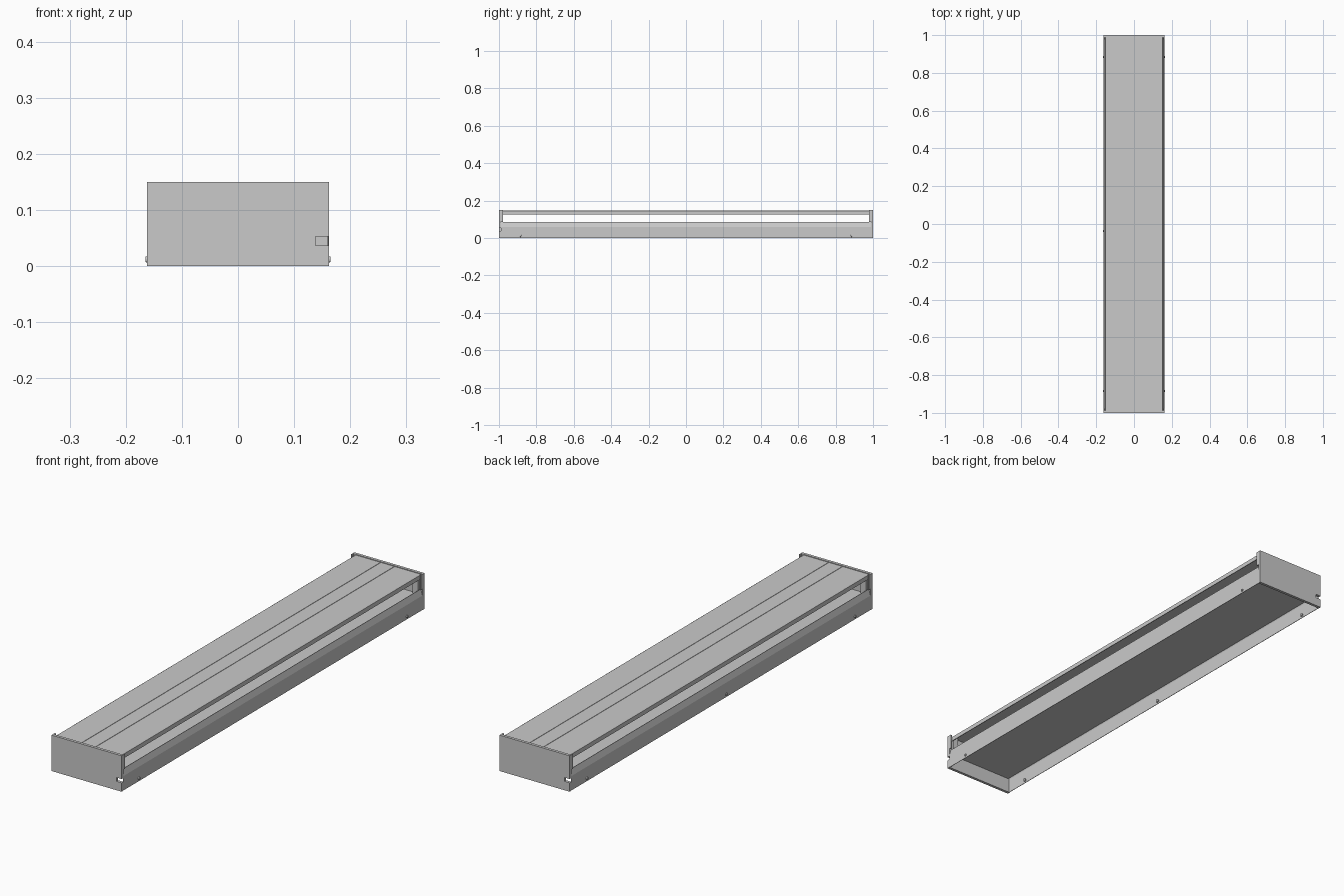
import bpy, bmesh, math
from mathutils import Matrix, Vector

if "Cube" in bpy.data.objects:
    bpy.data.objects.remove(bpy.data.objects["Cube"], do_unlink=True)

steel = bpy.data.materials.new("grey_steel")
steel.use_nodes = True
GREY = (0.59, 0.59, 0.59, 1)
steel.diffuse_color = GREY
steel.node_tree.nodes["Principled BSDF"].inputs["Base Color"].default_value = GREY


def finish(name, bm, recalc=True):
    if recalc:
        bmesh.ops.recalc_face_normals(bm, faces=bm.faces)
    mesh = bpy.data.meshes.new(name)
    bm.to_mesh(mesh)
    bm.free()
    mesh.materials.append(steel)
    ob = bpy.data.objects.new(name, mesh)
    bpy.context.collection.objects.link(ob)
    return ob


def folded_sheet(name, half, length, thickness):
    """Mirror a half profile (centre to edge) and run it along y."""
    profile = [(-x, z) for x, z in reversed(half)] + half
    bm = bmesh.new()
    rows = [[bm.verts.new((x, y, z)) for x, z in profile]
            for y in (-length / 2, length / 2)]
    for i in range(len(profile) - 1):
        bm.faces.new((rows[0][i], rows[0][i + 1], rows[1][i + 1], rows[1][i]))
    ob = finish(name, bm, recalc=False)
    mod = ob.modifiers.new("sheet_thickness", "SOLIDIFY")
    mod.thickness = thickness
    mod.offset = -1
    return ob


def add_box(bm, lo, hi):
    lo, hi = Vector(lo), Vector(hi)
    bmesh.ops.create_cube(bm, size=1, matrix=Matrix.Translation((lo + hi) / 2)
                          @ Matrix.Diagonal((*(hi - lo), 1)))


# Inverted tray: sunken deck, raised sloping edges and upright side rails
folded_sheet("lower_tray", [(0.153, 0.064), (0.151, 0.085), (0.153, 0.085),
                            (0.161, 0.06), (0.161, 0)], 1.976, 0.002)

# Cover panel with two fine grooves and turned-down edges
folded_sheet("cover_panel", [(0.031, 0.147), (0.032, 0.144), (0.033, 0.147),
                             (0.147, 0.147), (0.152, 0.144), (0.152, 0.126)],
             1.976, 0.003)

# End caps, each with a corner notch, side returns and cover supports
for name, angle in (("front_end_cap", 0), ("back_end_cap", math.pi)):
    bm = bmesh.new()
    outline = [(-0.162, 0), (0.162, 0), (0.162, 0.037), (0.138, 0.037),
               (0.138, 0.053), (0.162, 0.053), (0.162, 0.15), (-0.162, 0.15)]
    face = bm.faces.new([bm.verts.new((x, -1, z)) for x, z in outline])
    side = bmesh.ops.extrude_face_region(bm, geom=[face])["geom"]
    bmesh.ops.translate(bm, vec=(0, 0.012, 0),
                        verts=[v for v in side if isinstance(v, bmesh.types.BMVert)])
    for s in (-1, 1):
        add_box(bm, (min(s * 0.162, s * 0.157), -0.99, 0.088),
                (max(s * 0.162, s * 0.157), -0.978, 0.15))
        add_box(bm, (s * 0.135 - 0.012, -0.99, 0.064),
                (s * 0.135 + 0.012, -0.978, 0.144))
    bm.transform(Matrix.Rotation(angle, 4, "Z"))
    finish(name, bm)

# Small screws along the bottom of the rails
for side_name, s, places in (("left", 1, (-0.885, 0.885)),
                             ("right", -1, (-0.885, -0.036, 0.885))):
    bm = bmesh.new()
    for y in places:
        bmesh.ops.create_cone(bm, cap_ends=True, segments=12, radius1=0.007,
                              radius2=0.005, depth=0.012,
                              matrix=Matrix.Translation((s * 0.159, y, 0.012))
                              @ Matrix.Rotation(s * math.pi / 2, 4, "Y"))
    finish(side_name + "_rail_screws", bm)
